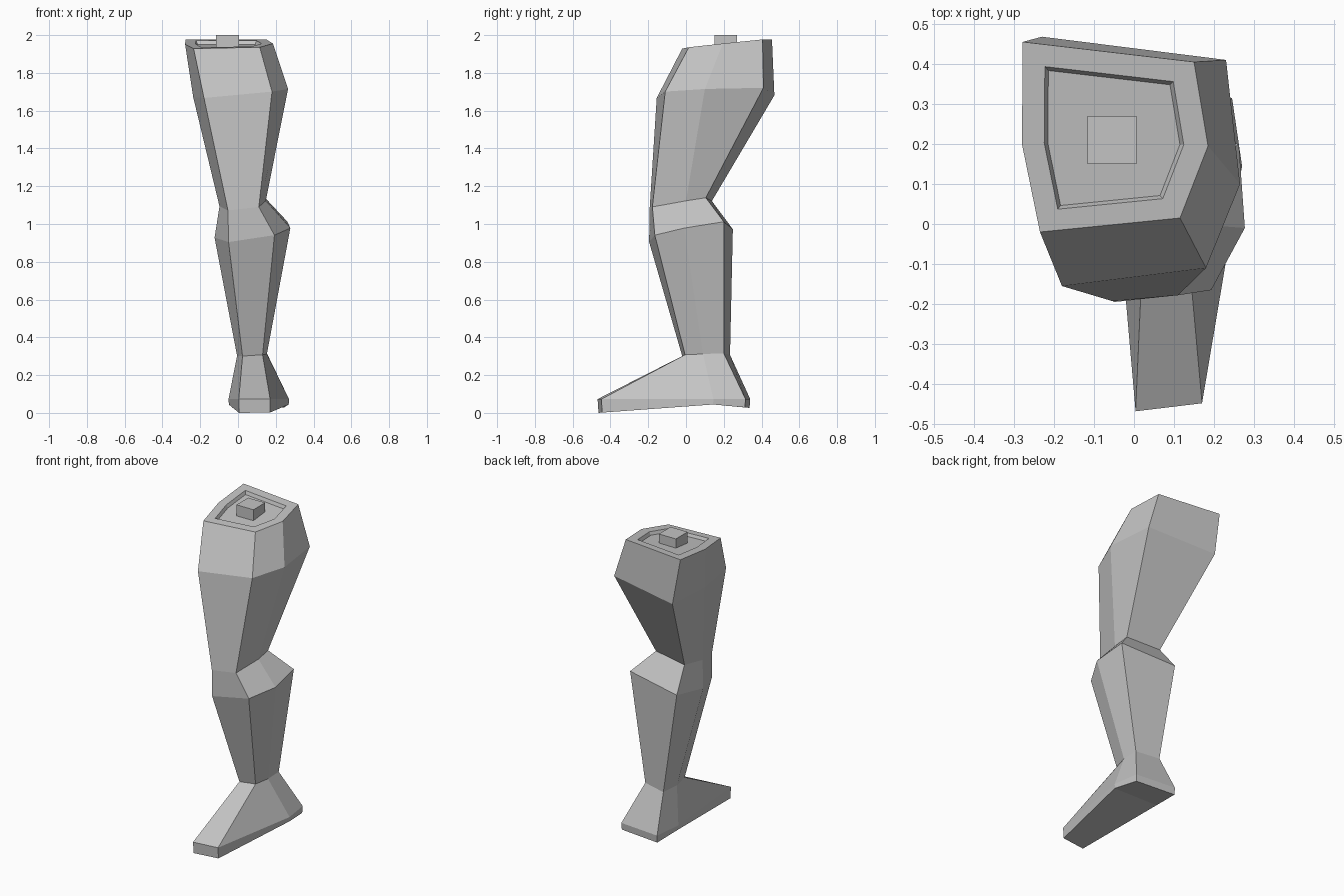
import bpy
from mathutils import Vector

default_cube = bpy.data.objects.get("Cube")
if default_cube:
    bpy.data.objects.remove(default_cube, do_unlink=True)

# One plain grey for the whole leg
GREY = (0.55, 0.55, 0.55, 1.0)
grey = bpy.data.materials.new("plain grey")
grey.use_nodes = True
grey.diffuse_color = GREY
grey.node_tree.nodes["Principled BSDF"].inputs["Base Color"].default_value = GREY


def ring(outline, height, slope_x=0.0, slope_y=0.0):
    """Six-sided cross-section lying on a tilted plane."""
    return [Vector((x, y, height + slope_x * x + slope_y * y)) for x, y in outline]


def scaled(section, factor, drop=0.0):
    """Shrink a cross-section towards its middle and lower it."""
    middle = sum(section, Vector()) / len(section)
    return [middle + (p - middle) * factor - Vector((0, 0, drop)) for p in section]


def loft(name, sections, caps=()):
    """Join cross-sections, listed from the top down, with flat quads."""
    sides = len(sections[0])
    verts = [p for section in sections for p in section]
    faces = []
    for level in range(len(sections) - 1):
        upper, lower = level * sides, (level + 1) * sides
        for i in range(sides):
            j = (i + 1) % sides
            faces.append((upper + i, upper + j, lower + j, lower + i))
    faces.extend(caps)
    mesh = bpy.data.meshes.new(name)
    mesh.from_pydata(verts, [], faces)
    mesh.materials.append(grey)
    mesh.update()
    part = bpy.data.objects.new(name, mesh)
    bpy.context.scene.collection.objects.link(part)
    return part


# Cross-sections: back right, back left, outer left, front left, front right, outer right
hip = ring([(-.278, .455), (.15, .405), (.185, .195), (.115, .015), (-.235, -.02), (-.28, .2)],
           1.933, .01, .105)
thigh_wide = ring([(-.23, .468), (.23, .41), (.265, .1), (.18, -.11), (-.18, -.155), (-.237, .15)],
                  1.688, .09, .03)
knee_top = ring([(-.085, .137), (.143, .105), (.147, 0), (.11, -.178), (-.053, -.193), (-.098, -.03)],
                1.108, .1, .16)
knee_base = ring([(-.107, .248), (.262, .2), (.277, -.01), (.193, -.165), (-.05, -.195), (-.124, 0)],
                 .944, .13, .17)
ankle = ring([(0, .233), (.153, .2), (.153, .09), (.13, -.005), (.024, -.02), (-.005, .1)],
             .3, .06, .03)
foot_rim = ring([(-.03, .34), (.245, .315), (.27, .145), (.17, -.448), (.004, -.468), (-.05, .15)],
                .073)

# Sole: rises to a shallow arch between toe and heel
ARCH_Y, ARCH_Z = .15, .045
sole = scaled(foot_rim, .99)
for p in sole:
    p.z = ARCH_Z - (.073 if p.y < ARCH_Y else .1) * abs(p.y - ARCH_Y)

# Thigh with a recessed hip socket
lip = scaled(hip, .75)
socket_floor = scaled(hip, .71, .02)
loft("thigh", [socket_floor, lip, hip, thigh_wide, knee_top], [tuple(reversed(range(6)))])

# Knee, shin and foot
loft("knee", [knee_top, knee_base])
loft("shin", [knee_base, ankle])
heel_and_toe = [tuple(12 + i for i in corners) for corners in ((0, 1, 2, 5), (5, 2, 3, 4))]
loft("foot", [ankle, foot_rim, sole], heel_and_toe)

# Square hip peg standing in the socket
bpy.ops.mesh.primitive_cube_add(size=1, location=(-.055, .21, 1.96))
peg = bpy.context.object
peg.name = "hip_peg"
peg.scale = (.122, .12, .08)
peg.data.materials.append(grey)
